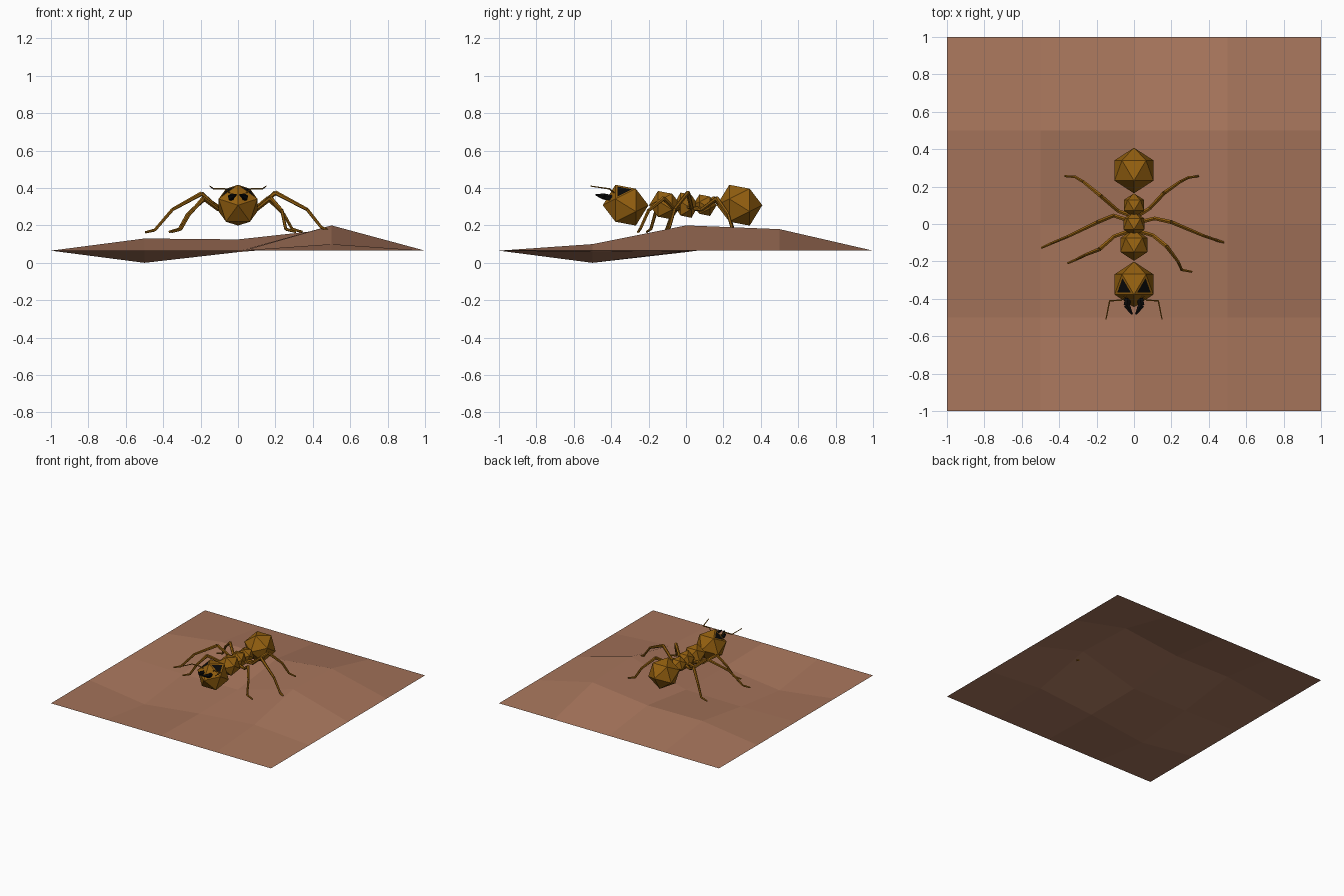
import bpy, bmesh
from mathutils import Vector, Matrix

if "Cube" in bpy.data.objects:
    bpy.data.objects.remove(bpy.data.objects["Cube"])


def material(name, rgb):
    m = bpy.data.materials.new(name)
    m.diffuse_color = (*rgb, 1)
    m.use_nodes = True
    m.node_tree.nodes["Principled BSDF"].inputs["Base Color"].default_value = m.diffuse_color
    return m


SOIL = material("soil brown", (0.39, 0.18, 0.107))
AMBER = material("amber brown", (0.30, 0.118, 0.005))
BLACK = material("black", (0.003, 0.003, 0.003))


def finish(name, bm, *mats):
    me = bpy.data.meshes.new(name)
    bm.to_mesh(me)
    bm.free()
    for m in mats:
        me.materials.append(m)
    ob = bpy.data.objects.new(name, me)
    bpy.context.collection.objects.link(ob)
    return ob


# Uneven ground sheet: flat border, nine raised or sunken inner points
heights = {(-1, -1): 0.0, (0, -1): 0.057, (1, -1): 0.10,
           (-1, 0): 0.057, (0, 0): 0.062, (1, 0): 0.20,
           (-1, 1): 0.13, (0, 1): 0.125, (1, 1): 0.18}
bm = bmesh.new()
grid = {(i, j): bm.verts.new((i / 2, j / 2, heights.get((i, j), 0.065)))
        for i in range(-2, 3) for j in range(-2, 3)}
for i in range(-2, 2):
    for j in range(-2, 2):
        bm.faces.new([grid[i, j], grid[i + 1, j], grid[i + 1, j + 1], grid[i, j + 1]])
finish("ground", bm, SOIL)

# Body: icosahedra with their axis turned along y
TURN = Matrix(((0, -1, 0, 0), (0, 0, 1, 0), (-1, 0, 0, 0), (0, 0, 0, 1)))


def ball(y, r, z=0.308, stretch=1.0):
    bm = bmesh.new()
    bmesh.ops.create_icosphere(
        bm, subdivisions=1, radius=r,
        matrix=Matrix.Translation((0, y, z)) @ Matrix.Diagonal((1, 1, stretch, 1)) @ TURN)
    return bm


finish("abdomen", ball(0.286, 0.122), AMBER)
finish("rear_thorax", ball(0.10, 0.064), AMBER)
finish("middle_thorax", ball(0.0, 0.066, stretch=1.15), AMBER)
finish("front_thorax", ball(-0.112, 0.085), AMBER)

# Head, with the two eyes inset in its upper side faces
bm = ball(-0.323, 0.122)
bm.normal_update()
for side in (-1, 1):
    goal = Vector((side * 0.056, -0.342, 0.387))
    face = min(bm.faces, key=lambda f: (f.calc_center_median() - goal).length)
    bmesh.ops.inset_individual(bm, faces=[face], thickness=0.022)
    face.material_index = 1
finish("head", bm, AMBER, BLACK)


# Jointed limb: one tapered rod per pair of points
def limb(name, pts, radii, mat, sides=6):
    bm = bmesh.new()
    for a, b, ra, rb in zip(pts, pts[1:], radii, radii[1:]):
        a, b = Vector(a), Vector(b)
        d = b - a
        m = Matrix.Translation((a + b) / 2) @ d.to_track_quat('Z', 'Y').to_matrix().to_4x4()
        bmesh.ops.create_cone(bm, cap_ends=True, segments=sides, radius1=ra,
                              radius2=rb, depth=d.length, matrix=m)
    finish(name, bm, mat)


# Legs: hip, coxa, knee, shin, ankle, toe
legs = {
    "rear_left_leg": [(-.03, .05, .29), (-.085, .07, .285), (-.175, .148, .345),
                      (-.27, .225, .26), (-.315, .252, .18), (-.37, .256, .165)],
    "middle_left_leg": [(-.03, .02, .30), (-.11, .045, .295), (-.195, .01, .37),
                        (-.35, -.065, .285), (-.445, -.105, .175), (-.495, -.128, .163)],
    "front_left_leg": [(-.03, -.04, .29), (-.105, -.065, .285), (-.185, -.135, .345),
                       (-.26, -.165, .26), (-.305, -.188, .18), (-.355, -.21, .165)],
    "rear_right_leg": [(.03, .05, .29), (.085, .085, .285), (.16, .165, .345),
                       (.245, .225, .26), (.29, .248, .18), (.345, .256, .165)],
    "middle_right_leg": [(.03, .01, .30), (.11, .03, .295), (.20, .01, .375),
                         (.37, -.062, .285), (.445, -.088, .19), (.48, -.098, .175)],
    "front_right_leg": [(.03, -.04, .29), (.10, -.06, .285), (.175, -.12, .345),
                        (.235, -.20, .28), (.255, -.245, .18), (.31, -.256, .165)],
}
for name, pts in legs.items():
    limb(name, pts, (.012, .011, .012, .009, .008, .006), AMBER)

# Antennae and curved jaws
for side, label in ((-1, "left"), (1, "right")):
    limb(label + "_antenna",
         [(side * .045, -.385, .375), (side * .07, -.408, .395),
          (side * .13, -.41, .395), (side * .15, -.51, .41)],
         (.004, .004, .004, .003), AMBER, 5)
    limb(label + "_jaw",
         [(side * .033, -.395, .345), (side * .038, -.435, .352), (side * .010, -.482, .364)],
         (.016, .018, .005), BLACK, 5)
